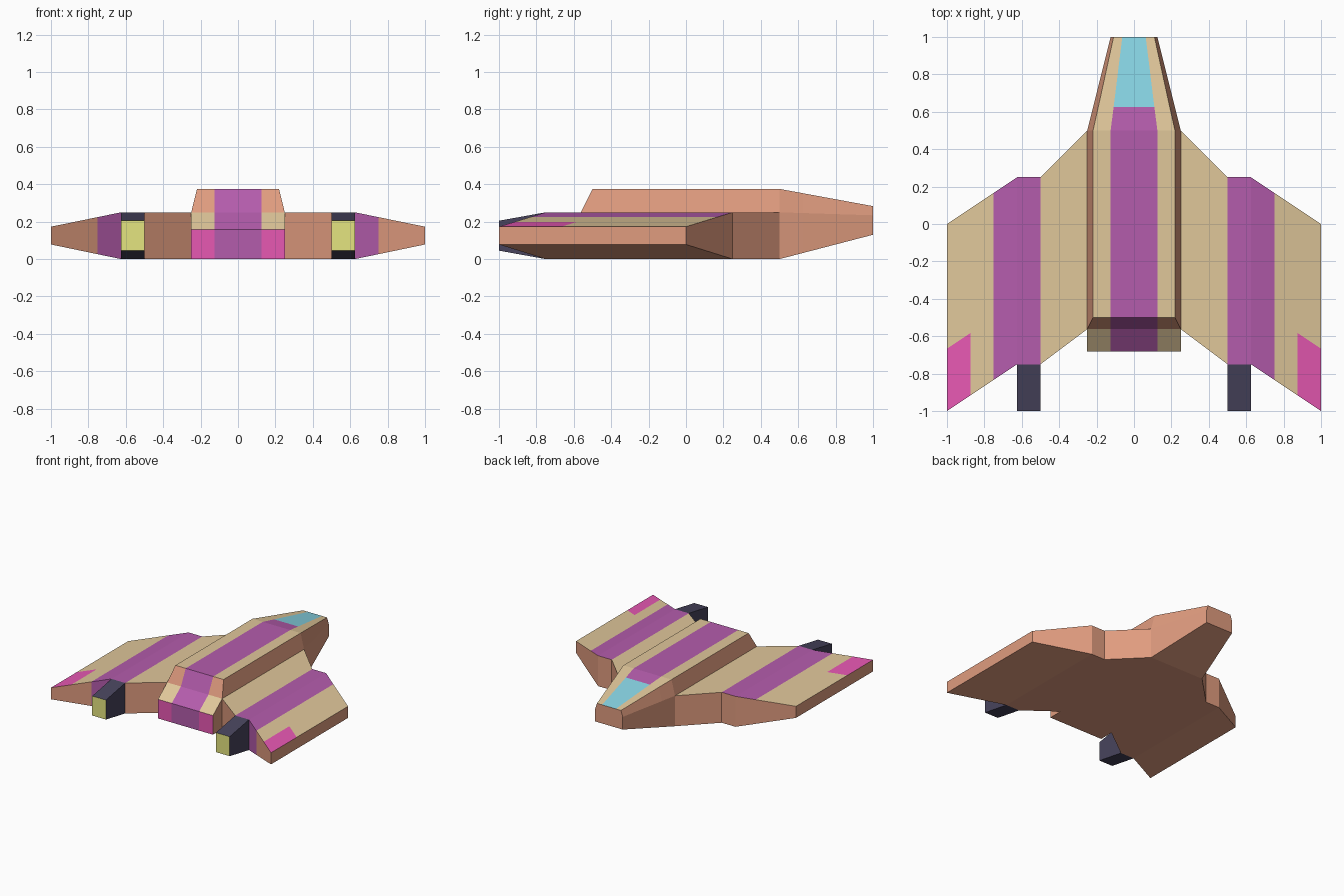
import bpy, bmesh

if "Cube" in bpy.data.objects:
    bpy.data.objects.remove(bpy.data.objects["Cube"])

# ---- colours (sRGB 0-255 converted to linear) ----
def lin(c):
    c /= 255
    return c / 12.92 if c <= 0.04045 else ((c + 0.055) / 1.055) ** 2.4

COLOURS = {
    "salmon_hull": (224, 156, 127), "tan_deck": (224, 199, 154),
    "purple_stripe": (180, 92, 172), "pink_trim": (235, 90, 182),
    "blue_glass": (136, 212, 228), "dark_engine": (72, 68, 93),
    "yellow_glow": (229, 229, 128),
}
NAMES = list(COLOURS)
MATS = []
for name, rgb in COLOURS.items():
    m = bpy.data.materials.new(name)
    m.diffuse_color = (*[lin(c) for c in rgb], 1)
    m.use_nodes = True
    m.node_tree.nodes["Principled BSDF"].inputs["Base Color"].default_value = m.diffuse_color
    MATS.append(m)
HULL, TAN, PURPLE, PINK, BLUE, ENGINE, GLOW = range(len(NAMES))


def finish(bm, name, mirror=False):
    """Clean the mesh, make the object and optionally mirror it across x."""
    bmesh.ops.remove_doubles(bm, verts=bm.verts[:], dist=1e-4)
    bmesh.ops.recalc_face_normals(bm, faces=bm.faces[:])
    me = bpy.data.meshes.new(name)
    bm.to_mesh(me)
    bm.free()
    for m in MATS:
        me.materials.append(m)
    ob = bpy.data.objects.new(name, me)
    bpy.context.collection.objects.link(ob)
    if mirror:
        ob.modifiers.new("mirror", 'MIRROR')
    return ob


def face(bm, pts, mat):
    """Add a face from points, skipping repeated corners."""
    out = []
    for p in pts:
        if all(sum((a - b) ** 2 for a, b in zip(p, q)) > 1e-9 for q in out):
            out.append(p)
    if len(out) > 2:
        bm.faces.new([bm.verts.new(p) for p in out]).material_index = mat


# ---- fuselage: lofted cross-sections from nose to tail ----
# y, half width, half roof width, half stripe width, bottom, shoulder, roof
stations = [
    (1.0, .125, .109, .0625, .13, .234, .283),
    (.625, .219, .191, .109, .0325, .246, .352),
    (.5, .25, .219, .125, 0, .25, .375),
    (-.5, .25, .219, .125, 0, .25, .375),
    (-.5625, .25, .25, .125, 0, .25, .25),
    (-.6825, .25, .25, .125, 0, .157, .157),
]

def section(y, w, r, c, zb, zs, zt):
    half = [(c, zb), (w, zb), (w, zs), (r, zt), (c, zt)]
    pts = half + [(-x, z) for x, z in reversed(half)]
    return [(x, y, z) for x, z in pts]

roof_sides = [TAN, TAN, TAN, HULL, TAN]
roof_middle = [BLUE, PURPLE, PURPLE, PURPLE, PURPLE]
rings = [section(*s) for s in stations]
bm = bmesh.new()
for i, (a, b) in enumerate(zip(rings, rings[1:])):
    for k in range(10):
        if k in (1, 7) and i in (2, 3):
            continue                      # open where the wing joins
        mat = HULL
        if k in (3, 5):
            mat = roof_sides[i]
        elif k == 4:
            mat = roof_middle[i]
        n = (k + 1) % 10
        face(bm, [a[k], a[n], b[n], b[k]], mat)
# nose cap and three-column tail cap
face(bm, rings[0], HULL)
for cols, mat in (((0, 4, 5, 9), PURPLE), ((0, 1, 2, 3, 4), PINK),
                  ((5, 6, 7, 8, 9), PINK)):
    face(bm, [rings[-1][k] for k in cols], mat)
finish(bm, "fuselage")

# ---- wing: lofted outward, split at the stripe edges ----
def wing_station(x):
    t = max(0, (x - .625) / .375)
    front, back = .25 - .25 * t, -.75 - .25 * t
    if x < .5:
        front, back = .5, -.5625
    lo, hi = .078 * t, .25 - .077 * t
    ys = [front, front + (back - front) * 2 / 3, back]
    return [(x, y, hi) for y in ys], [(x, y, lo) for y in ys]

bm = bmesh.new()
xs = [.25, .5, .625, .75, .875, 1.0]
for x0, x1 in zip(xs, xs[1:]):
    (t0, b0), (t1, b1) = wing_station(x0), wing_station(x1)
    stripe = .5 <= x0 < .75
    for j in range(2):
        top = PURPLE if stripe else PINK if x0 > .8 and j == 1 else TAN
        face(bm, [t0[j], t1[j], t1[j + 1], t0[j + 1]], top)
        face(bm, [b0[j], b1[j], b1[j + 1], b0[j + 1]], HULL)
    face(bm, [t0[0], t1[0], b1[0], b0[0]], HULL)          # leading edge
    if x0 != .5:                                          # trailing edge
        face(bm, [t0[2], t1[2], b1[2], b0[2]], PURPLE if stripe else HULL)
tip_top, tip_low = wing_station(1.0)
face(bm, tip_top + tip_low[::-1], HULL)
finish(bm, "wings", mirror=True)

# ---- engines: tapered boxes with a glowing rear face ----
bm = bmesh.new()
bmesh.ops.create_cube(bm, size=1)
for v in bm.verts:
    rear = v.co.y < 0
    v.co = (.5625 + v.co.x * .125, -1 if rear else -.75,
            .125 + v.co.z * (.16 if rear else .25))
for f in bm.faces:
    f.material_index = GLOW if f.calc_center_median().y < -.99 else ENGINE
finish(bm, "engines", mirror=True)
